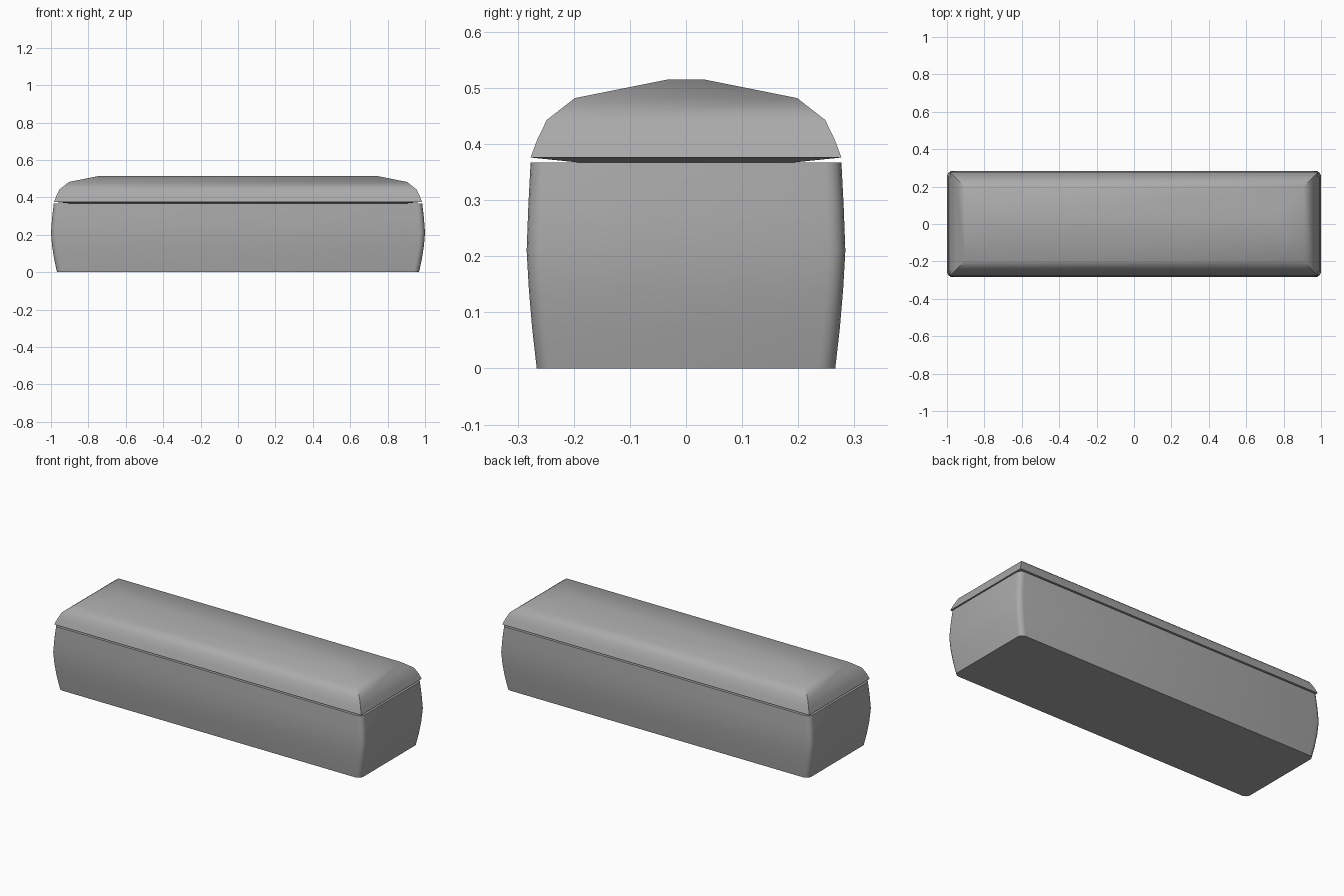
import bpy
import bmesh
from math import cos, sin, pi, radians

cube = bpy.data.objects.get("Cube")
if cube:
    bpy.data.objects.remove(cube, do_unlink=True)

# One plain grey for the whole bench
grey = bpy.data.materials.new("warm_grey")
COLOUR = (0.4, 0.4, 0.4, 1)
grey.diffuse_color = COLOUR
grey.use_nodes = True
grey.node_tree.nodes["Principled BSDF"].inputs["Base Color"].default_value = COLOUR


def rounded_rect(hx, hy, r, steps):
    """Outline of a rectangle, counter-clockwise, with rounded corners."""
    if r == 0:
        return [(hx, hy), (-hx, hy), (-hx, -hy), (hx, -hy)]
    points = []
    for corner, (sx, sy) in enumerate([(1, 1), (-1, 1), (-1, -1), (1, -1)]):
        for i in range(steps + 1):
            a = pi / 2 * (corner + i / steps)
            points.append((sx * (hx - r) + r * cos(a), sy * (hy - r) + r * sin(a)))
    return points


def loft(name, rings, radius=0, steps=4):
    """Stack outlines given as (half length, half depth, height), then cap both ends."""
    bm = bmesh.new()
    loops = [[bm.verts.new((x, y, z)) for x, y in rounded_rect(hx, hy, radius, steps)]
             for hx, hy, z in rings]
    for low, high in zip(loops, loops[1:]):
        for i in range(len(low)):
            j = (i + 1) % len(low)
            bm.faces.new((low[i], low[j], high[j], high[i]))
    bm.faces.new(loops[0][::-1])
    bm.faces.new(loops[-1])
    bmesh.ops.recalc_face_normals(bm, faces=bm.faces)
    mesh = bpy.data.meshes.new(name)
    bm.to_mesh(mesh)
    bm.free()
    mesh.materials.append(grey)
    obj = bpy.data.objects.new(name, mesh)
    bpy.context.collection.objects.link(obj)
    bpy.ops.object.select_all(action='DESELECT')
    obj.select_set(True)
    bpy.context.view_layer.objects.active = obj
    bpy.ops.object.shade_smooth_by_angle(angle=radians(32))
    return obj


# Bulging box base with softened vertical corners
loft("base", [
    (0.968, 0.266, 0), (0.983, 0.274, 0.07), (0.994, 0.280, 0.14),
    (1.0, 0.284, 0.21), (0.994, 0.281, 0.29), (0.985, 0.277, 0.367),
], radius=0.03)

# Domed lid: evenly inset rings, underside resting on the base
LENGTH_EXTRA = 0.706
lid_profile = [(0.19, 0.367), (0.277, 0.376), (0.265, 0.408),
               (0.248, 0.443), (0.198, 0.482), (0.033, 0.515)]
loft("lid", [(d + LENGTH_EXTRA, d, z) for d, z in lid_profile])
